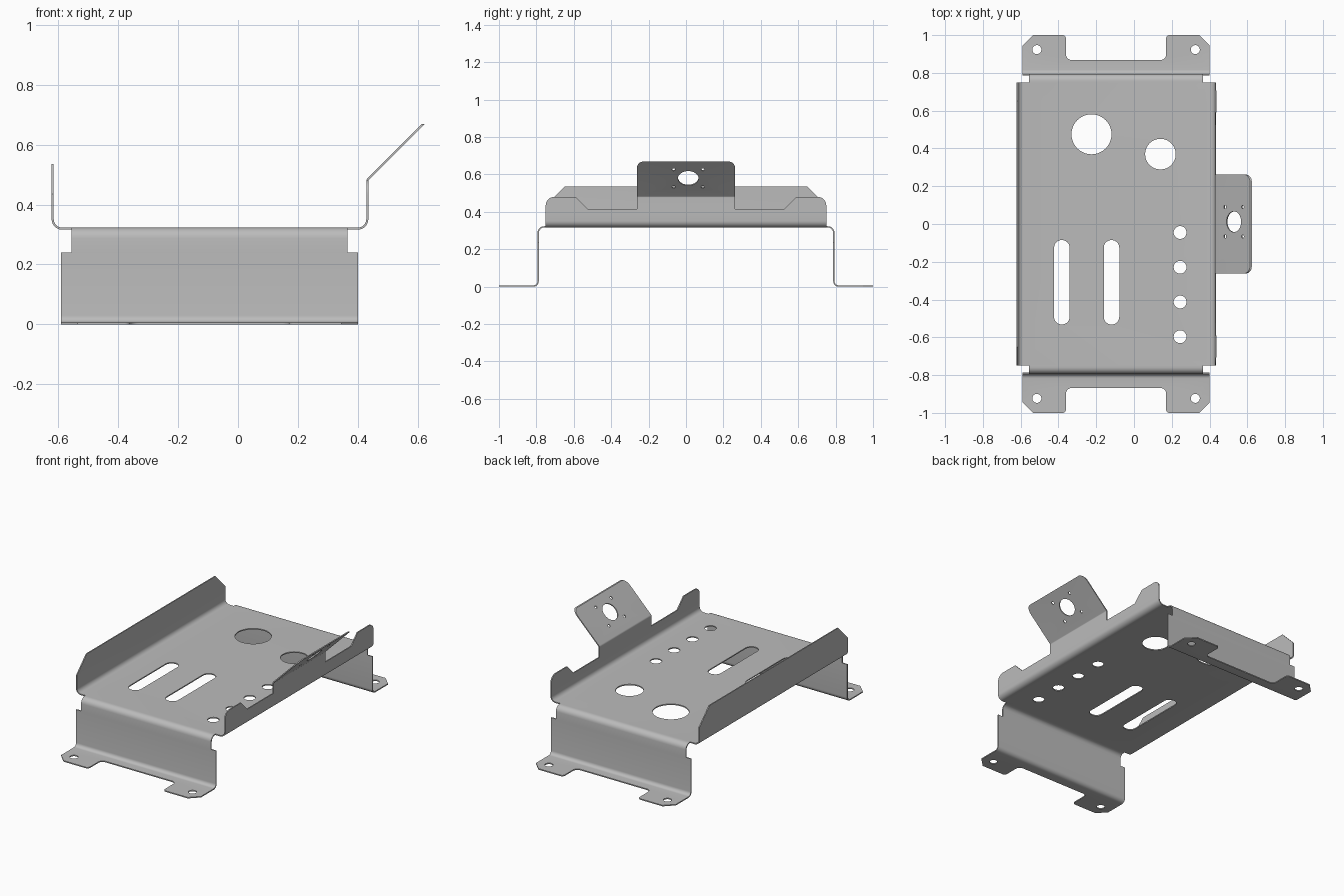
import bpy, bmesh, math
from mathutils import Matrix, Vector

if "Cube" in bpy.data.objects:
    bpy.data.objects.remove(bpy.data.objects["Cube"], do_unlink=True)

T = 0.007          # sheet thickness
DECK = 0.3195      # deck centre height

steel = bpy.data.materials.new("grey_steel")
steel.use_nodes = True
steel.diffuse_color = (0.5, 0.5, 0.5, 1)
steel.node_tree.nodes["Principled BSDF"].inputs["Base Color"].default_value = (0.5, 0.5, 0.5, 1)


def fillet(points, closed=False, steps=6):
    """Round the corners given as (a, b, radius)."""
    out, n = [], len(points)
    for i, p in enumerate(points):
        c = Vector(p[:2])
        r = p[2] if len(p) > 2 else 0
        if r == 0 or (not closed and i in (0, n - 1)):
            out.append(c)
            continue
        u = (Vector(points[i - 1][:2]) - c).normalized()
        v = (Vector(points[(i + 1) % n][:2]) - c).normalized()
        half = u.angle(v) / 2
        centre = c + (u + v).normalized() * r / math.sin(half)
        start = c + u * r / math.tan(half) - centre
        end = c + v * r / math.tan(half) - centre
        turn = math.atan2(start.x * end.y - start.y * end.x, start.dot(end))
        for k in range(steps + 1):
            out.append(centre + Matrix.Rotation(turn * k / steps, 2) @ start)
    return out


def ribbon(points):
    """Closed outline of a bent sheet that follows a centre line."""
    path = fillet(points)
    left, right = [], []
    for i, p in enumerate(path):
        a = (p - path[i - 1]).normalized() if i else None
        b = (path[i + 1] - p).normalized() if i < len(path) - 1 else None
        a, b = a or b, b or a
        d = (a + b).normalized()
        offset = Vector((-d.y, d.x)) * (T / 2 / d.dot(a))
        left.append(p + offset)
        right.append(p - offset)
    return left + right[::-1]


def circle(x, y, r, n=32):
    return [Vector((x + r * math.cos(math.tau * k / n), y + r * math.sin(math.tau * k / n))) for k in range(n)]


def box(x0, x1, y0, y1, r=0):
    return fillet([(x0, y0, r), (x1, y0, r), (x1, y1, r), (x0, y1, r)], closed=True, steps=10)


def prism(bm, outline, axis, lo, hi, matrix=Matrix()):
    place = {"x": lambda p, c: (c, p.x, p.y),
             "y": lambda p, c: (p.x, c, p.y),
             "z": lambda p, c: (p.x, p.y, c)}[axis]
    rings = [[bm.verts.new(matrix @ Vector(place(p, c))) for p in outline] for c in (lo, hi)]
    bm.faces.new(rings[0])
    bm.faces.new(rings[1][::-1])
    n = len(outline)
    for i in range(n):
        j = (i + 1) % n
        bm.faces.new((rings[0][j], rings[0][i], rings[1][i], rings[1][j]))


def make(name, bm):
    bmesh.ops.recalc_face_normals(bm, faces=bm.faces)
    mesh = bpy.data.meshes.new(name)
    bm.to_mesh(mesh)
    bm.free()
    mesh.materials.append(steel)
    obj = bpy.data.objects.new(name, mesh)
    bpy.context.collection.objects.link(obj)
    return obj


def finish(obj, cutter, mirror=False):
    """Cut the sheet, optionally mirror it front to back, and shade it."""
    bpy.ops.object.select_all(action="DESELECT")
    obj.select_set(True)
    bpy.context.view_layer.objects.active = obj
    cutter.hide_render = True
    cut = obj.modifiers.new("cut", "BOOLEAN")
    cut.operation, cut.solver, cut.object = "DIFFERENCE", "EXACT", cutter
    bpy.ops.object.modifier_apply(modifier=cut.name)
    bpy.data.objects.remove(cutter, do_unlink=True)
    if mirror:
        mod = obj.modifiers.new("mirror", "MIRROR")
        mod.use_axis = (False, True, False)
        mod.use_mirror_merge = False
        bpy.ops.object.modifier_apply(modifier=mod.name)
    bpy.ops.object.shade_smooth_by_angle(angle=math.radians(30))


def symmetric(half):
    """Complete a half outline by reflecting its first coordinate."""
    return fillet(half + [(-p[0], *p[1:]) for p in half[::-1]], closed=True)


# Tray: deck, two side walls and the tilted mounting tab in one bent sheet
bm = bmesh.new()
prism(bm, ribbon([(-0.6185, 0.6), (-0.6185, DECK, 0.032), (0.4315, DECK, 0.032),
                  (0.4315, 0.482, 0.012), (0.65, 0.7005)]), "y", -0.75, 0.75)
tray = make("tray", bm)

bm = bmesh.new()
# Right wall top edge with sloped ends
prism(bm, symmetric([(0.8, 0.75), (0.8, 0.385), (0.65, 0.535)]), "x", -0.7, -0.5)
# Left wall outline: tab, low edge and raised ears
prism(bm, symmetric([(0.8, 0.8), (0.8, 0.4), (0.75, 0.4), (0.75, 0.48, 0.045), (0.59, 0.48),
                     (0.525, 0.415), (0.2625, 0.415), (0.2625, 0.669, 0.035)]), "x", 0.3, 0.8)
# Deck holes and slots
holes = [circle(-0.225, 0.475, 0.106, 48), circle(0.14, 0.37, 0.081, 48)]
holes += [circle(0.244, -0.045 - 0.184 * i, 0.034) for i in range(4)]
holes += [box(x - 0.041, x + 0.041, -0.532, -0.085, 0.0405) for x in (-0.382, -0.119)]
for hole in holes:
    prism(bm, hole, "z", 0.28, 0.36)
# Tab bore and its four screw holes
tilt = Matrix.Translation((0.531, 0.012, 0.5815)) @ Matrix.Rotation(math.radians(-45), 4, "Y")
prism(bm, circle(0, 0, 0.055), "z", -0.03, 0.03, tilt)
for sx in (-1, 1):
    for sy in (-1, 1):
        prism(bm, circle(0.066 * sx, 0.078 * sy, 0.009, 16), "z", -0.03, 0.03, tilt)
finish(tray, make("tray_cutter", bm))

# End legs: bend down from the deck and out into the feet
X0, X1 = -0.59, 0.40
bm = bmesh.new()
prism(bm, ribbon([(0.75, DECK), (0.7905, DECK, 0.032), (0.7905, T / 2, 0.026), (1.0, T / 2)]), "x", X0, X1)
legs = make("end_legs", bm)

bm = bmesh.new()
# Upper notches beside the deck bend
prism(bm, box(X0 - 0.1, -0.555, 0.24, 0.4), "y", 0.7, 0.9)
prism(bm, box(0.365, X1 + 0.1, 0.24, 0.4), "y", 0.7, 0.9)
# Gap between the feet, rounded inside and at the toes
prism(bm, fillet([(-0.38, 1.1), (-0.38, 1.0), (-0.36, 1.0, 0.019), (-0.36, 0.868, 0.03), (0.17, 0.868, 0.03),
                  (0.17, 1.0, 0.019), (0.19, 1.0), (0.19, 1.1)], closed=True), "z", -0.1, 0.1)
# Chamfered outer toes and bolt holes
for x, s in ((X0, 1), (X1, -1)):
    prism(bm, [Vector(p) for p in ((x - 0.1 * s, 0.845), (x + 0.155 * s, 1.1), (x - 0.1 * s, 1.1))], "z", -0.1, 0.1)
    prism(bm, circle(x + 0.0755 * s, 0.923, 0.024), "z", -0.1, 0.1)
finish(legs, make("leg_cutter", bm), mirror=True)
